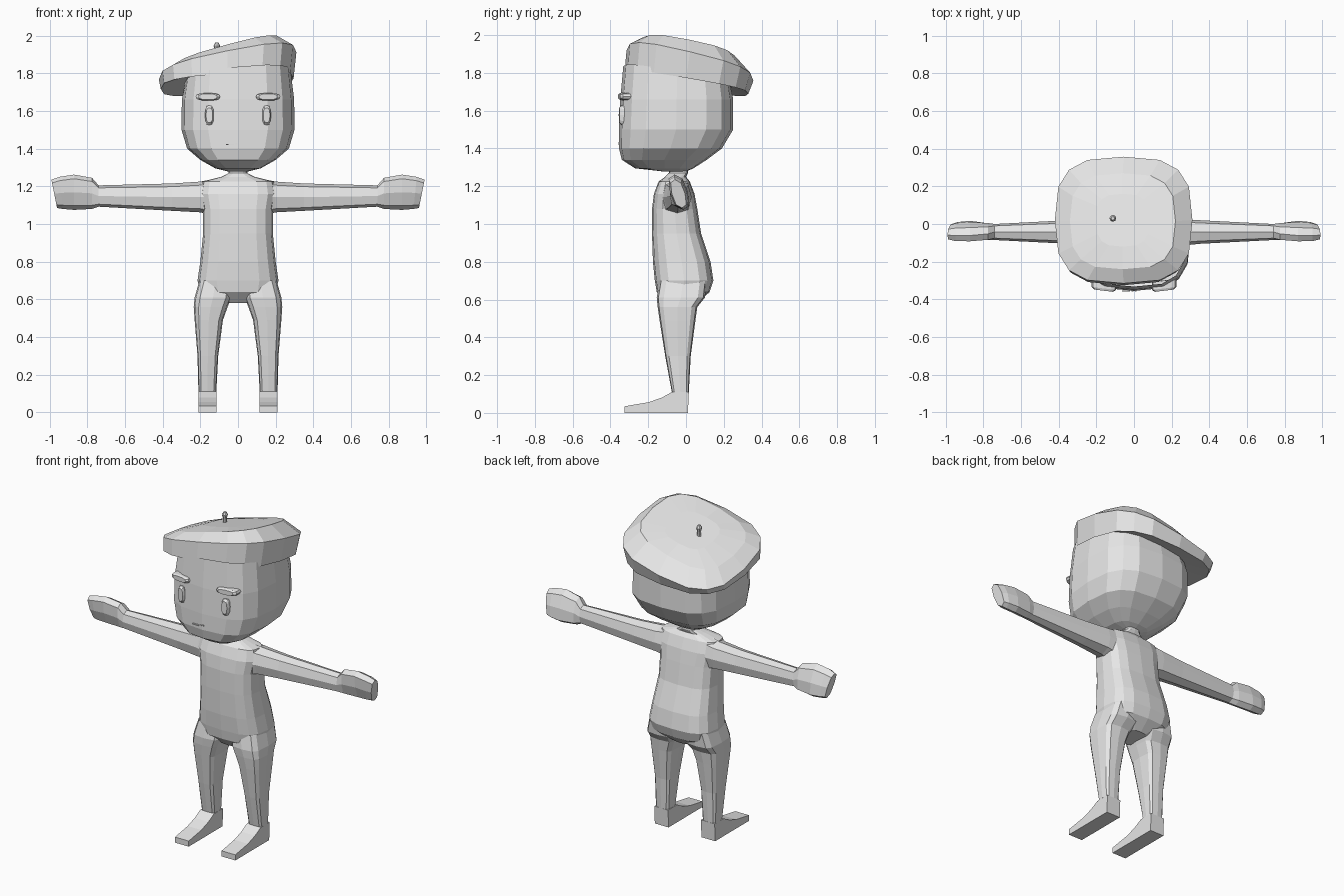
import bpy, bmesh, math
from mathutils import Vector

if "Cube" in bpy.data.objects:
    bpy.data.objects.remove(bpy.data.objects["Cube"])

clay = bpy.data.materials.new("light_grey")
clay.diffuse_color = (0.8, 0.8, 0.8, 1)
clay.use_nodes = True
clay.node_tree.nodes["Principled BSDF"].inputs["Base Color"].default_value = clay.diffuse_color


def spow(v, p):
    return math.copysign(abs(v) ** (2 / p), v)


def section(a0, a1, b0, b1, n, p):
    """Rounded-box outline filling a0..a1 by b0..b1."""
    pts = []
    for i in range(n):
        t = 2 * math.pi * i / n
        pts.append(((a0 + a1) / 2 + (a1 - a0) / 2 * spow(math.cos(t), p),
                    (b0 + b1) / 2 + (b1 - b0) / 2 * spow(math.sin(t), p)))
    return pts


def loft(name, rings, cap_start=False, cap_end=False, mirror=False):
    """Skin a list of point rings into a flat-shaded object."""
    bm = bmesh.new()
    rows = [[bm.verts.new(Vector(c)) for c in r] for r in rings]
    for a, b in zip(rows, rows[1:]):
        for i in range(len(a)):
            j = (i + 1) % len(a)
            bm.faces.new((a[i], a[j], b[j], b[i]))
    if cap_start:
        bm.faces.new(rows[0][::-1])
    if cap_end:
        bm.faces.new(rows[-1])
    bmesh.ops.recalc_face_normals(bm, faces=bm.faces)
    me = bpy.data.meshes.new(name)
    bm.to_mesh(me)
    bm.free()
    me.materials.append(clay)
    ob = bpy.data.objects.new(name, me)
    bpy.context.collection.objects.link(ob)
    if mirror:
        ob.modifiers.new("mirror", 'MIRROR').use_mirror_merge = False
    return ob


def flat_ring(x0, x1, y0, y1, z, n=16, p=3.0, ax=0, ay=0):
    """Horizontal ring, optionally tilted by slopes ax, ay."""
    return [(x, y, z + ax * x + ay * y) for x, y in section(x0, x1, y0, y1, n, p)]


# Torso with neck
torso = [(.07, -.10, .06, .58), (.20, -.155, .125, .64), (.215, -.165, .145, .70),
         (.20, -.175, .13, .80), (.185, -.18, .08, .95), (.185, -.18, .06, 1.08),
         (.20, -.17, .045, 1.16), (.19, -.145, .02, 1.225), (.09, -.11, .0, 1.25),
         (.05, -.09, .01, 1.27), (.045, -.09, .01, 1.31)]
loft("torso", [flat_ring(-w, w, a, b, z) for w, a, b, z in torso], cap_start=True)

# Legs
leg = [(.03, .205, -.14, .11, .70), (.035, .23, -.155, .10, .61), (.055, .235, -.15, .06, .56),
       (.08, .23, -.14, .05, .49), (.105, .215, -.11, .025, .30), (.115, .21, -.075, .015, .11)]
loft("leg", [flat_ring(*r, n=12, p=4) for r in leg], mirror=True)

# Feet: side profile given thickness
foot = [(.01, 0), (.015, .11), (-.075, .11), (-.13, .08), (-.2, .056), (-.325, .035), (-.325, 0)]
loft("foot", [[(x, y, z) for y, z in foot] for x in (.114, .209)], True, True, mirror=True)

# Arms and mitten hands: rings along x, lean slants the section, tip slants the end
arm = [(.15, -.135, .03, 1.05, 1.235, 0, 0), (.20, -.12, .03, 1.062, 1.225, 0, 0),
       (.35, -.105, .02, 1.07, 1.215, 0, 0), (.74, -.085, .0, 1.092, 1.205, 0, 0),
       (.775, -.085, .005, 1.08, 1.245, .15, 0), (.87, -.085, .01, 1.075, 1.262, .25, 0),
       (.94, -.085, .005, 1.08, 1.25, .25, .1), (.975, -.075, -.005, 1.085, 1.235, .25, .2)]
rings = []
for x, y0, y1, z0, z1, lean, tip in arm:
    zc = (z0 + z1) / 2
    rings.append([(x + tip * (z - zc), y - lean * (z - zc), z)
                  for y, z in section(y0, y1, z0, z1, 8, 2.6)])
loft("arm", rings, cap_end=True, mirror=True)

# Head: open rim is hidden inside the beret
head = [(.05, -.12, .0, 1.278), (.12, -.27, .04, 1.295), (.20, -.34, .11, 1.34),
        (.27, -.355, .19, 1.40), (.30, -.355, .25, 1.50), (.298, -.348, .25, 1.66)]
rings = [flat_ring(-w, w, a, b, z) for w, a, b, z in head]
rings.append(flat_ring(-.28, .28, -.332, .235, 1.775, ax=.09, ay=-.18))
loft("head", rings, cap_start=True)

# Tilted beret: x range, y range, height, slope in x and y
beret = [(-.28, .28, -.31, .24, 1.765, .09, -.18), (-.41, .295, -.325, .33, 1.75, .08, -.17),
         (-.42, .31, -.315, .357, 1.855, .20, -.24), (-.34, .22, -.24, .27, 1.92, .27, -.20),
         (-.2, .08, -.12, .16, 1.928, .22, -.20)]
loft("beret", [flat_ring(*r[:5], n=16, p=3, ax=r[5], ay=r[6]) for r in beret], cap_end=True)

# Beret stem
loft("beret_stem", [flat_ring(-.112 - r, -.112 + r, .03 - r, .03 + r, z, n=8, p=2)
                    for r, z in ((.012, 1.88), (.012, 1.925), (.018, 1.945), (.009, 1.962))],
     cap_end=True)


def face_pad(name, cx, cz, hx, hz):
    """Raised rounded pad on the face, bent back toward the cheek."""
    rows = []
    for s, y in ((1, -.30), (1, -.342), (.75, -.354)):
        rows.append([(x, y + .12 * (x - cx), z) for x, z in
                     section(cx - hx * s, cx + hx * s, cz - hz * s, cz + hz * s, 12, 2.8)])
    loft(name, rows, cap_end=True, mirror=True)


# Eyes and eyebrows
face_pad("eye", .152, 1.577, .023, .053)
face_pad("eyebrow", .16, 1.675, .065, .02)

# Mouth: small dashes
for i, (x0, x1) in enumerate(((-.065, -.022), (-.014, -.002), (.004, .013))):
    z = 1.418 + .004 * i
    loft("mouth_dash_%d" % (i + 1),
         [[(x0, y, z), (x1, y, z), (x1, y, z + .007), (x0, y, z + .007)] for y in (-.352, -.358)],
         True, True)
